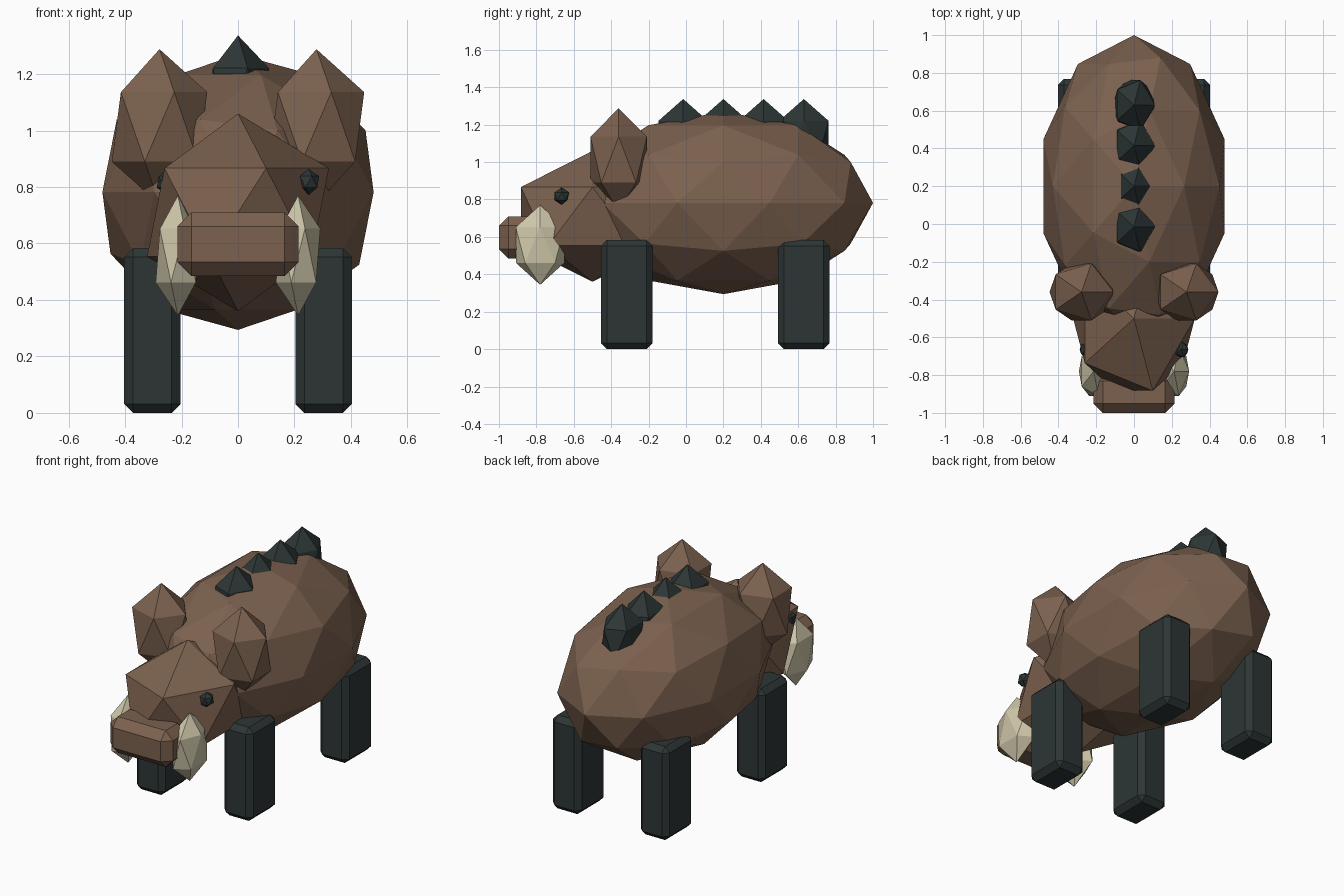
import bpy

cube = bpy.data.objects.get("Cube")
if cube:
    bpy.data.objects.remove(cube, do_unlink=True)


def make_material(name, rgb):
    mat = bpy.data.materials.new(name)
    mat.use_nodes = True
    colour = (*rgb, 1.0)
    mat.diffuse_color = colour
    mat.node_tree.nodes["Principled BSDF"].inputs["Base Color"].default_value = colour
    return mat


brown = make_material("brown hide", (0.20, 0.12, 0.078))
dark = make_material("dark slate", (0.026, 0.036, 0.036))
ivory = make_material("ivory", (0.62, 0.57, 0.40))


def gem(name, centre, radii, mat, detail=1):
    """Faceted, stretched icosphere."""
    bpy.ops.mesh.primitive_ico_sphere_add(subdivisions=detail, radius=1, location=centre)
    obj = bpy.context.object
    obj.name = name
    obj.scale = radii
    obj.data.materials.append(mat)
    return obj


def block(name, centre, size, bevel, mat):
    """Box with chamfered edges."""
    bpy.ops.mesh.primitive_cube_add(size=1, location=centre)
    obj = bpy.context.object
    obj.name = name
    obj.scale = size
    bpy.ops.object.transform_apply(location=False, rotation=False, scale=True)
    mod = obj.modifiers.new("chamfer", 'BEVEL')
    mod.width = bevel
    mod.segments = 1
    obj.data.materials.append(mat)
    return obj


# Body, head and snout
gem("body", (0, 0.2, 0.782), (0.505, 0.8, 0.488), brown, detail=2)
gem("head", (0, -0.5, 0.71), (0.36, 0.45, 0.35), brown)
block("snout", (0, -0.89, 0.597), (0.43, 0.22, 0.226), 0.05, brown)

# Paired parts
for side, s in (("left", 1), ("right", -1)):
    gem(f"{side}_ear", (s * 0.278, -0.36, 1.013), (0.189, 0.177, 0.275), brown)
    gem(f"{side}_tusk", (s * 0.213, -0.78, 0.557), (0.088, 0.153, 0.213), ivory)
    gem(f"{side}_eye", (s * 0.25, -0.665, 0.818), (0.042, 0.045, 0.046), dark)
    for end, y in (("front", -0.317), ("back", 0.63)):
        block(f"{end}_{side}_leg", (s * 0.303, y, 0.292), (0.2, 0.276, 0.584), 0.032, dark)

# Row of spikes along the back
for i in range(4):
    gem(f"mane_spike_{i + 1}", (0, -0.015 + 0.215 * i, 1.127), (0.123, 0.155, 0.21), dark)
